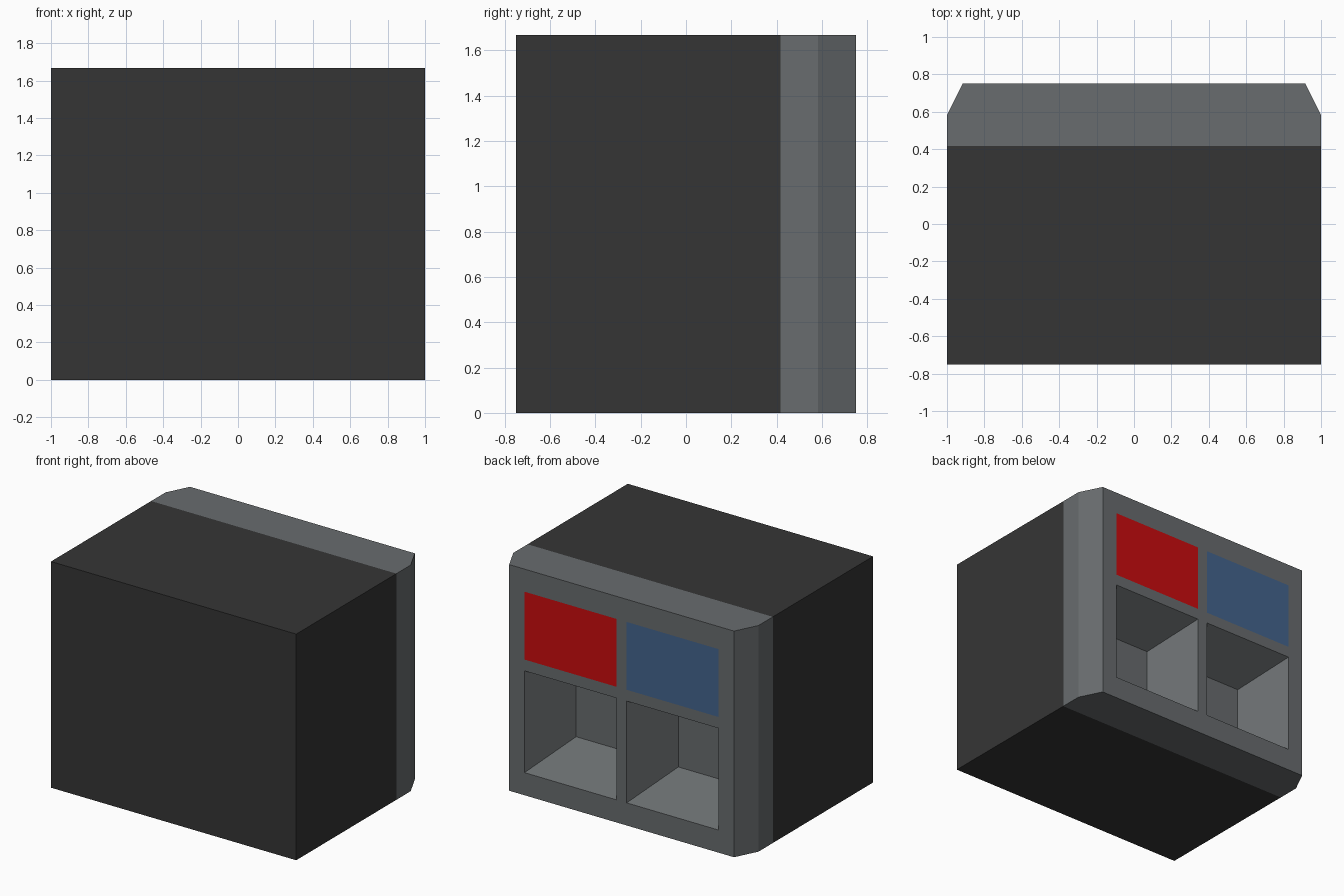
import bpy, bmesh
from mathutils import Vector

cube = bpy.data.objects.get("Cube")
if cube:
    bpy.data.objects.remove(cube, do_unlink=True)

U = 1 / 12          # design unit
HEIGHT = 20 * U
SEAM = 5 * U        # plane where the casing meets the rear block


def material(name, srgb):
    linear = [((c / 255 + 0.055) / 1.055) ** 2.4 if c > 10 else c / 255 / 12.92 for c in srgb]
    mat = bpy.data.materials.new(name)
    mat.use_nodes = True
    mat.diffuse_color = (*linear, 1)
    mat.node_tree.nodes["Principled BSDF"].inputs["Base Color"].default_value = (*linear, 1)
    return mat


black = material("black", (53, 53, 53))
grey = material("grey", (104, 108, 110))
red = material("red", (201, 12, 14))
blue = material("blue", (67, 100, 141))


def prism(outline):
    """Extrude a plan outline to full height, leaving the seam side open."""
    bm = bmesh.new()
    base = bm.faces.new([bm.verts.new((x * U, y * U, 0)) for x, y in outline])
    side = bmesh.ops.extrude_face_region(bm, geom=[base], use_keep_orig=True)["geom"]
    bmesh.ops.translate(bm, vec=(0, 0, HEIGHT),
                        verts=[v for v in side if isinstance(v, bmesh.types.BMVert)])
    bmesh.ops.recalc_face_normals(bm, faces=bm.faces)
    seam = [f for f in bm.faces if all(abs(v.co.y - SEAM) < 1e-4 for v in f.verts)]
    bmesh.ops.delete(bm, geom=seam, context='FACES')
    return bm


def finish(bm, name, materials):
    mesh = bpy.data.meshes.new(name)
    bm.to_mesh(mesh)
    bm.free()
    for mat in materials:
        mesh.materials.append(mat)
    obj = bpy.data.objects.new(name, mesh)
    bpy.context.collection.objects.link(obj)


# Dark casing
finish(prism([(-12, -9), (12, -9), (12, 5), (-12, 5)]), "casing", [black])

# Rear block with chamfered corners
bm = prism([(-12, 5), (12, 5), (12, 7), (11, 9), (-11, 9), (-12, 7)])

# Cut the rear face into a panel grid
cuts = [((x * U, 0, 0), (1, 0, 0)) for x in (-9.5, -0.5, 0.5, 9.5)]
cuts += [((0, 0, z * U), (0, 0, 1)) for z in (2, 11, 12, 18)]
for point, normal in cuts:
    bmesh.ops.bisect_plane(bm, geom=bm.verts[:] + bm.edges[:] + bm.faces[:],
                           plane_co=point, plane_no=normal)

rear = [f for f in bm.faces if f.normal.y > 0.99]
for face in rear:
    centre = face.calc_center_median()
    if not 0.5 * U < abs(centre.x) < 9.5 * U:
        continue
    if 12 * U < centre.z < 18 * U:
        # Coloured panels
        face.material_index = 1 if centre.x > 0 else 2
    elif 2 * U < centre.z < 11 * U:
        # Tapered pockets, half size at the bottom
        bottom = bmesh.ops.extrude_discrete_faces(bm, faces=[face])["faces"][0]
        for v in bottom.verts:
            v.co = centre.lerp(v.co, 0.5) + Vector((0, -4 * U, 0))

finish(bm, "rear_block", [grey, red, blue])
